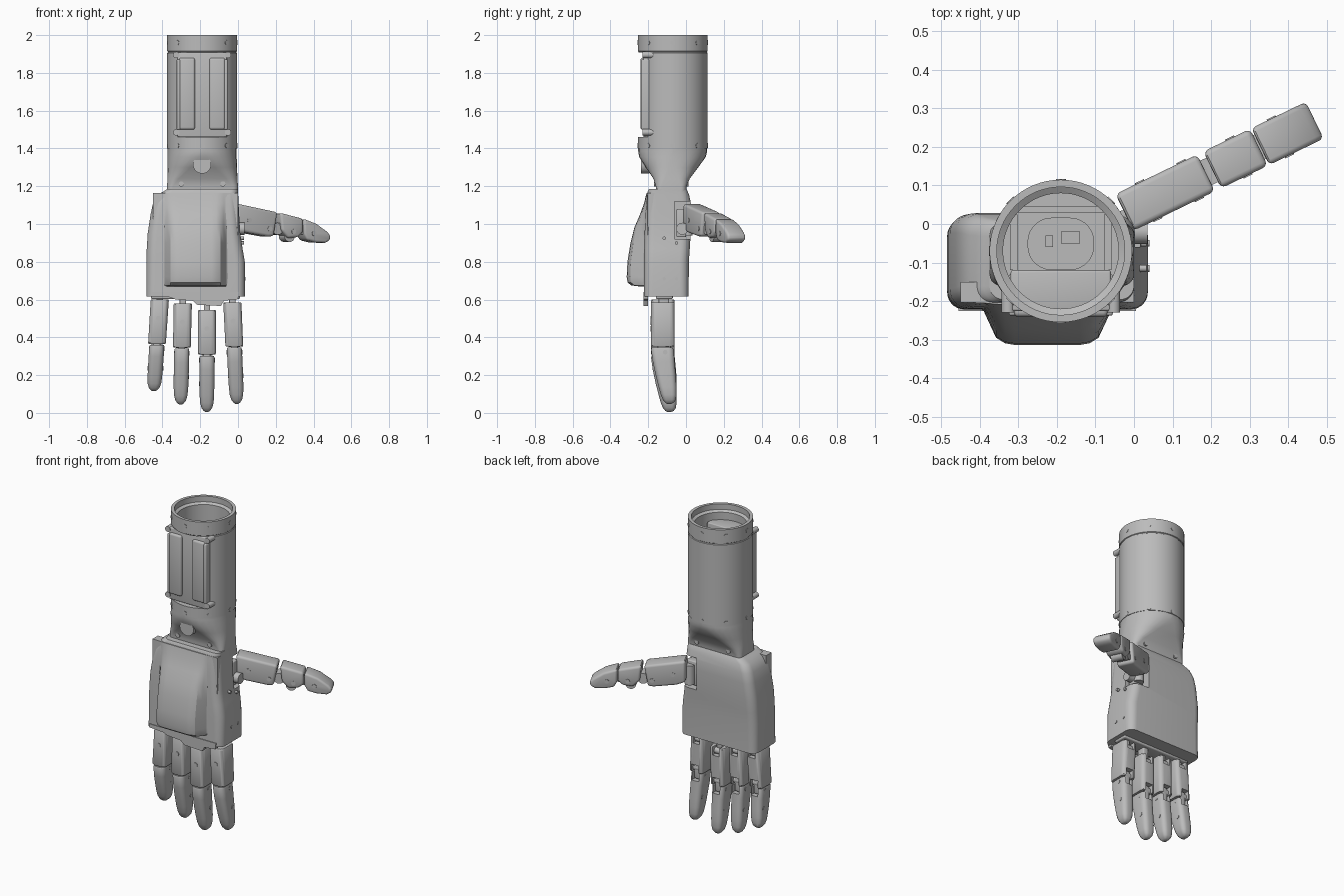
import bpy, bmesh, math
from mathutils import Vector

cube = bpy.data.objects.get("Cube")
if cube:
    bpy.data.objects.remove(cube, do_unlink=True)

GREY = bpy.data.materials.new("satin grey")
GREY.use_nodes = True
GREY.diffuse_color = (0.5, 0.5, 0.5, 1)
GREY.node_tree.nodes["Principled BSDF"].inputs["Base Color"].default_value = (0.5, 0.5, 0.5, 1)
CX, CY, R = -0.19, -0.07, 0.185      # forearm axis and radius


def bake(ob):
    dg = bpy.context.evaluated_depsgraph_get()
    mesh = bpy.data.meshes.new_from_object(ob.evaluated_get(dg))
    ob.modifiers.clear()
    ob.data = mesh


def finish(name, bm, bevel=0):
    bmesh.ops.remove_doubles(bm, verts=bm.verts, dist=1e-5)
    bmesh.ops.recalc_face_normals(bm, faces=bm.faces)
    mesh = bpy.data.meshes.new(name)
    bm.to_mesh(mesh)
    bm.free()
    mesh.materials.append(GREY)
    ob = bpy.data.objects.new(name, mesh)
    bpy.context.collection.objects.link(ob)
    if bevel:
        mod = ob.modifiers.new("bevel", 'BEVEL')
        mod.width, mod.segments = bevel, 3
        mod.limit_method, mod.angle_limit = 'ANGLE', math.radians(35)
        bake(ob)
    return ob


def loft(name, rings, closed=False, bevel=0):
    bm = bmesh.new()
    rows = [[bm.verts.new(p) for p in ring] for ring in rings]
    pairs = list(zip(rows, rows[1:])) + ([(rows[-1], rows[0])] if closed else [])
    for a, b in pairs:
        for i in range(len(a)):
            j = (i + 1) % len(a)
            bm.faces.new((a[i], a[j], b[j], b[i]))
    if not closed:
        bm.faces.new(rows[0])
        bm.faces.new(rows[-1])
    return finish(name, bm, bevel)


def rrect(z, x0, x1, y0, y1, r, k=8):
    pts = []
    for q, (x, y) in enumerate([(x1 - r, y1 - r), (x0 + r, y1 - r), (x0 + r, y0 + r), (x1 - r, y0 + r)]):
        for i in range(k):
            a = math.pi / 2 * (q + i / (k - 1))
            pts.append((x + r * math.cos(a), y + r * math.sin(a), z))
    return pts


def box(name, x0, x1, y0, y1, z0, z1, bevel=0):
    ring = [(x0, y0), (x1, y0), (x1, y1), (x0, y1)]
    return loft(name, [[(x, y, z) for x, y in ring] for z in (z0, z1)], bevel=bevel)


def cyl(name, centre, axis, r, depth, n=20):
    bm = bmesh.new()
    m = Vector(axis).to_track_quat('Z', 'Y').to_matrix().to_4x4()
    m.translation = centre
    bmesh.ops.create_cone(bm, cap_ends=True, segments=n, radius1=r, radius2=r, depth=depth, matrix=m)
    return finish(name, bm)


def cut(ob, cutter):
    mod = ob.modifiers.new("cut", 'BOOLEAN')
    mod.operation, mod.solver, mod.object = 'DIFFERENCE', 'EXACT', cutter
    bake(ob)
    bpy.data.objects.remove(cutter, do_unlink=True)


# Forearm tube with stepped rim and collar groove
profile = [(.15, 1.4), (R, 1.4), (R, 1.905), (.181, 1.908), (.181, 1.912), (R, 1.915),
           (R, 2), (.166, 2), (.166, 1.965), (.15, 1.955)]
turns = [2 * math.pi * i / 64 for i in range(64)]
tube = loft("forearm_tube", [[(CX + r * math.cos(a), CY + r * math.sin(a), z) for r, z in profile]
                             for a in turns], closed=True)
cut(tube, box("panel_cutter", -.34, -.04, -.4, -.2, 1.46, 1.908))

# Front access panel with two raised covers and corner screws
box("panel_base", -.32, -.06, -.226, -.12, 1.46, 1.908, .006)
for side in (-1, 1):
    x = CX + side * .08
    box("panel_cover", x - .042, x + .042, -.241, -.2, 1.5, 1.88, .012)
    box("panel_flank", min(CX + side * .135, CX + side * .115), max(CX + side * .135, CX + side * .115),
        -.238, -.13, 1.5, 1.872, .006)
    for z in (1.485, 1.895):
        cyl("panel_screw", (CX + side * .137, -.2, z), (0, 1, 0), .017, .06)

# Screws round both ends of the forearm
for z in (1.415, 1.96):
    for i in range(8):
        d = Vector((math.cos(i * math.pi / 4), math.sin(i * math.pi / 4), 0))
        cyl("rim_screw", Vector((CX, CY, z)) + d * (R - .006), d, .013, .016, 12)

# Inside of the forearm
box("inner_housing", -.305, -.075, -.2, -.12, 1.4, 1.88)
for x in (-.322, -.078):
    box("inner_rail", x, x + .02, -.12, .025, 1.4, 1.85)
box("inner_back_plate", -.305, -.075, .03, .045, 1.4, 1.85)

# Wrist blending from round to a flat slab, with a well in the top
neck = loft("wrist", [rrect(*row) for row in (
    (1.16, -.375, 0, -.16, .0, .03), (1.2, -.375, 0, -.16, .002, .03),
    (1.24, -.374, -.003, -.172, .02, .06), (1.3, -.372, -.005, -.213, .065, .12),
    (1.355, -.373, -.007, -.248, .105, .165), (1.385, -.373, -.007, -.253, .112, .182),
    (1.402, -.373, -.007, -.253, .112, .182))])
cut(neck, loft("well_cutter", [rrect(z, -.275, -.105, -.118, .015, .06) for z in (1.26, 1.5)]))
box("well_part", -.23, -.21, -.06, -.03, 1.25, 1.33)
box("well_part", -.19, -.14, -.05, -.02, 1.25, 1.31)
cyl("wrist_button", (CX, -.215, 1.315), (0, 1, 0), .048, .045, 32)
for y, face in ((-.16, -1), (.002, 1)):
    for x in (-.3, -.08):
        cyl("wrist_screw", (x, y, 1.212), (0, face, 0), .014, .02, 12)

# Palm body with a recess for the thumb root
palm = loft("palm", [rrect(*row) for row in (
    (.615, -.485, .036, -.222, .014, .045), (.8, -.485, .036, -.222, .015, .05),
    (.87, -.483, .024, -.221, .02, .05), (.95, -.478, .012, -.219, .025, .05),
    (1.05, -.463, .006, -.215, .028, .05), (1.11, -.45, .003, -.21, .026, .05),
    (1.155, -.425, .001, -.205, .016, .045), (1.175, -.39, 0, -.202, .008, .04),
    (1.185, -.375, 0, -.196, .002, .035))])
cut(palm, box("recess_cutter", -.09, .1, -.06, .1, .92, 1.12))
for y, z in ((-.115, .925), (-.115, .71), (-.05, .71), (-.05, .9)):
    cyl("palm_screw", (.022 if z > .8 else .03, y, z), (1, 0, 0), .009, .02, 12)

# Raised back of the hand, flaring out at its sides
flare = [(0, 0), (.035, .05), (.06, .2), (.075, .5), (.092, .83), (.115, .96), (.14, 1)]
rings = []
for z, d in ((1.165, .005), (1.11, .018), (1.05, .04), (.98, .07), (.9, .09), (.8, .106),
             (.72, .11), (.69, .105), (.675, .085), (.668, .03)):
    half = [(u, -.204 - d * v) for u, v in flare]
    rings.append([(-.45 + u, y, z) for u, y in half] + [(.0 - u, y, z) for u, y in reversed(half)]
                 + [(0, -.15, z), (-.45, -.15, z)])
loft("hand_back_dome", rings)

# Scalloped lip over the knuckles, and the stepped finger bases
lip = [(-.455, .64), (-.455, .618), (-.36, .612), (-.33, .6), (-.24, .594), (-.215, .572),
       (-.09, .566), (-.075, .594), (0, .602), (.005, .64)]
loft("knuckle_lip", [[(x, y, z) for x, z in lip] for y in (-.226, -.2)])
box("knuckle_bar", -.46, .01, -.16, -.07, .602, .64, .008)


# Fingers, each a proximal tube, hinge links and a curved fingertip
def finger(top, mid, tip, x_top, x_tip):
    def cx(z):
        return x_top + (x_tip - x_top) * (top - z) / (top - tip)

    def ring(z, w, y0, y1, r):
        return rrect(z, cx(z) - w / 2, cx(z) + w / 2, y0, y1, r, 6)

    near = loft("finger_proximal", [ring(z, w, -.185 + e, -.06 - e, .026) for z, w, e in (
        (top, .09, .003), (top - .006, .096, 0), (mid + .012, .094, 0), (mid + .006, .088, .003))])
    span = mid - tip
    far = loft("finger_tip", [ring(mid - span * f, w, y0, y1, min(w, y1 - y0) * .36) for f, w, y0, y1 in (
        (0, .074, -.182, -.068), (.03, .079, -.185, -.064), (.25, .08, -.176, -.06),
        (.5, .079, -.16, -.054), (.7, .077, -.145, -.05), (.84, .071, -.133, -.05),
        (.93, .056, -.122, -.054), (.98, .034, -.11, -.065), (1, .016, -.1, -.078))])
    for part, z, h, w, y in ((near, top, .05, .045, -.11), (near, mid, .055, .05, -.115),
                             (far, mid, .045, .046, -.105)):
        cut(part, box("slot_cutter", cx(z) - w / 2, cx(z) + w / 2, y, .05, z - h, z + h))
    x = cx(mid)
    box("middle_link", x - .018, x + .018, -.15, -.08, mid - .04, mid + .05, .006)
    cyl("middle_hinge", (x, -.1, mid + .025), (1, 0, 0), .022, .06)
    x = cx(top)
    box("knuckle_link", x - .017, x + .017, -.145, -.09, top - .05, .66, .006)
    cyl("knuckle_hinge", (x, -.095, top - .03), (1, 0, 0), .02, .055)
    z = top - .1
    cyl("finger_screw", (cx(z), -.182, z), (0, 1, 0), .014, .012, 16)
    for f, y in ((.08, -.11), (.5, -.09)):
        z = mid - span * f
        cyl("tip_pin", (cx(z), y, z), (1, 0, 0), .012, .083, 12)


for spec in ((.6, .36, .115, -.414, -.445), (.58, .34, .045, -.292, -.304),
             (.545, .302, .005, -.164, -.165), (.585, .345, .048, -.03, -.006)):
    finger(*spec)


# Thumb, drawn as side profiles along a slanted axis
def along(s, w, z):
    return Vector((-.025 + .9 * s - .436 * w, .03 + .436 * s + .9 * w, z))


segments = {
    "thumb_base": [(.0, 1.108), (.238, 1.062), (.215, .935), (.18, .934), (.05, .955), (0, .975)],
    "thumb_middle": [(.252, 1.06), (.388, 1.028), (.388, .955), (.36, .93), (.3, .925), (.262, .965)],
    "thumb_tip": [(.392, 1.028), (.47, 1.0), (.53, .96), (.55, .94), (.548, .915), (.52, .9),
                  (.46, .903), (.41, .915), (.392, .95)]}
for name, pts in segments.items():
    loft(name, [[along(s, w, z) for s, z in pts] for w in (-.053, .053)], bevel=.014)
across = along(0, 1, 0) - along(0, 0, 0)
for s, z, r in ((.245, .975, .032), (.315, .935, .03), (.385, .97, .026)):
    cyl("thumb_hinge", along(s, 0, z), across, r, .07)
for s, z in ((.07, 1.02), (.19, .975), (.33, .96), (.45, .95)):
    cyl("thumb_pin", along(s, 0, z), across, .013, .112, 12)

# Thumb root mechanism inside the recess
box("thumb_mount", -.07, .0, -.05, .0, .93, 1.08, .006)
cyl("thumb_pivot", (-.03, .005, 1.0), (0, 0, 1), .03, .12)
cyl("thumb_motor", (.01, -.02, .975), (1, 0, 0), .032, .05)

# Smooth shading with sharp edges kept
for ob in bpy.context.scene.objects:
    ob.select_set(ob.type == 'MESH' and GREY.name in ob.data.materials)
bpy.context.view_layer.objects.active = tube
bpy.ops.object.shade_smooth_by_angle(angle=math.radians(32))
